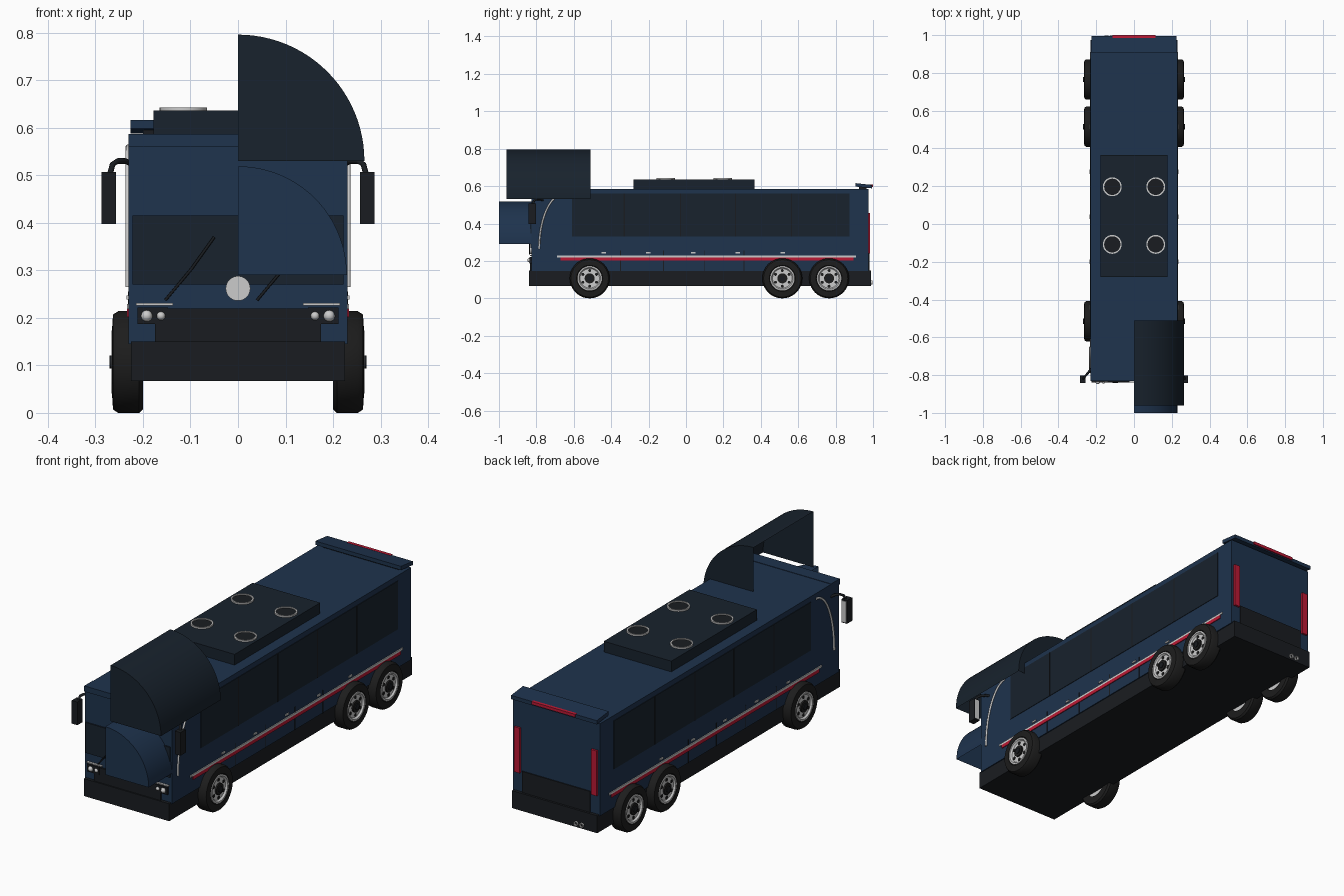
import bpy, bmesh, math
from mathutils import Vector

if "Cube" in bpy.data.objects:
    bpy.data.objects.remove(bpy.data.objects["Cube"])


def material(name, rgb):
    m = bpy.data.materials.new(name)
    m.diffuse_color = (*rgb, 1)
    m.use_nodes = True
    m.node_tree.nodes["Principled BSDF"].inputs["Base Color"].default_value = m.diffuse_color
    return m


NAVY = material("navy paint", (0.013, 0.033, 0.075))
GLASS = material("dark glass", (0.009, 0.016, 0.026))
BLACK = material("black trim", (0.010, 0.012, 0.015))
RUBBER = material("rubber", (0.012, 0.012, 0.012))
SILVER = material("silver", (0.6, 0.61, 0.62))
WHITE = material("white trim", (0.8, 0.8, 0.8))
RED = material("red", (0.5, 0.01, 0.035))


def finish(name, bm, mat, smooth=False):
    bmesh.ops.recalc_face_normals(bm, faces=bm.faces[:])
    me = bpy.data.meshes.new(name)
    bm.to_mesh(me)
    bm.free()
    me.materials.append(mat)
    ob = bpy.data.objects.new(name, me)
    bpy.context.collection.objects.link(ob)
    if smooth:
        bpy.context.view_layer.objects.active = ob
        ob.select_set(True)
        bpy.ops.object.shade_smooth_by_angle(angle=math.radians(35))
        ob.select_set(False)
    return ob


def box(name, x, y, z, mat):
    """Box from (min, max) ranges."""
    bm = bmesh.new()
    bmesh.ops.create_cube(bm, size=1)
    for v in bm.verts:
        v.co = [r[0] + (c + 0.5) * (r[1] - r[0]) for c, r in zip(v.co, (x, y, z))]
    return finish(name, bm, mat)


def pair(name, x, y, z, mat):
    """Box on the right side and its mirror image on the left."""
    box(name + "_right", x, y, z, mat)
    box(name + "_left", (-x[1], -x[0]), y, z, mat)


def lathe(name, profile, centre, axis, mat, steps=32, closed=True):
    """Spin (radius, offset) points round an axis through centre."""
    bm = bmesh.new()
    q = Vector((0, 0, 1)).rotation_difference(Vector(axis))
    rings = []
    for i in range(steps):
        a = 2 * math.pi * i / steps
        rings.append([bm.verts.new(Vector(centre) + q @ Vector((r * math.cos(a), r * math.sin(a), h)))
                      for r, h in profile])
    n = len(profile)
    for i in range(steps):
        a, b = rings[i], rings[(i + 1) % steps]
        for j in range(n if closed else n - 1):
            k = (j + 1) % n
            bm.faces.new((a[j], a[k], b[k], b[j]))
    bmesh.ops.remove_doubles(bm, verts=bm.verts[:], dist=1e-5)
    return finish(name, bm, mat, True)


def disc(name, r, h, centre, axis, mat, steps=24):
    return lathe(name, [(0, 0), (r, 0), (r, h), (0, h)], centre, axis, mat, steps, False)


def tube(name, points, r, mat):
    cu = bpy.data.curves.new(name, "CURVE")
    cu.dimensions = "3D"
    cu.bevel_depth, cu.bevel_resolution, cu.use_fill_caps = r, 2, True
    sp = cu.splines.new("POLY")
    sp.points.add(len(points) - 1)
    for p, co in zip(sp.points, points):
        p.co = (*co, 1)
    cu.materials.append(mat)
    ob = bpy.data.objects.new(name, cu)
    bpy.context.collection.objects.link(ob)


def quarter_shell(name, r, y0, y1, z, mat):
    """Quarter cylinder along y with end caps, open below and on the inner side."""
    bm = bmesh.new()
    ends = []
    for y in (y0, y1):
        arc = [bm.verts.new((r * math.cos(i * math.pi / 48), y, z + r * math.sin(i * math.pi / 48)))
               for i in range(25)]
        bm.faces.new(arc + [bm.verts.new((0, y, z))])
        ends.append(arc)
    for i in range(24):
        bm.faces.new((ends[0][i], ends[0][i + 1], ends[1][i + 1], ends[1][i]))
    finish(name, bm, mat, True)


# Main body, skirt and bumpers
box("body", (-0.23, 0.23), (-0.825, 0.975), (0.145, 0.585), NAVY)
box("skirt", (-0.225, 0.225), (-0.84, 0.99), (0.067, 0.15), BLACK)
box("front_roof_edge", (-0.23, 0.23), (-0.83, -0.765), (0.56, 0.587), NAVY)

# Oversized quarter-round canopy and nose panel on the right half
quarter_shell("canopy", 0.266, -0.96, -0.51, 0.53, GLASS)
quarter_shell("nose_panel", 0.229, -1.0, -0.6, 0.29, NAVY)

# Front face
box("windshield", (-0.222, 0.222), (-0.831, -0.82), (0.27, 0.415), GLASS)
box("grille", (-0.175, 0.175), (-0.834, -0.82), (0.148, 0.22), BLACK)
pair("headlight_housing", (0.147, 0.212), (-0.836, -0.82), (0.187, 0.222), BLACK)
pair("headlight_trim", (0.137, 0.215), (-0.835, -0.82), (0.226, 0.231), SILVER)
disc("front_disc", 0.026, 0.012, (0, -0.826, 0.262), (0, -1, 0), WHITE, 32)
for s, side in ((1, "right"), (-1, "left")):
    for x, r in ((0.192, 0.012), (0.162, 0.009)):
        bm = bmesh.new()
        bmesh.ops.create_uvsphere(bm, u_segments=16, v_segments=10, radius=r)
        bmesh.ops.translate(bm, vec=(s * x, -0.836, 0.204), verts=bm.verts[:])
        finish("headlight_" + side, bm, SILVER, True)
for x in (-0.153, 0.04):
    tube("wiper", [(x, -0.836, 0.237), (x + 0.055, -0.838, 0.303), (x + 0.103, -0.836, 0.37)], 0.003, BLACK)

# Side windows, stripes, marker lights and panel seams
pair("window_band", (0.225, 0.2325), (-0.61, 0.875), (0.33, 0.56), GLASS)
for y in (-0.33, -0.03, 0.265, 0.565):
    pair("window_divider", (0.228, 0.2335), (y - 0.003, y + 0.003), (0.33, 0.56), BLACK)
pair("red_stripe", (0.225, 0.234), (-0.67, 0.895), (0.202, 0.219), RED)
pair("white_stripe", (0.225, 0.234), (-0.69, 0.91), (0.219, 0.229), WHITE)
for i in range(5):
    y = -0.44 + 0.239 * i
    pair("marker_light", (0.225, 0.235), (y - 0.012, y + 0.012), (0.239, 0.247), WHITE)
for y in (-0.35, -0.12, 0.1, 0.31):
    pair("panel_seam", (0.225, 0.2315), (y - 0.002, y + 0.002), (0.145, 0.255), BLACK)

# Curved side trims and mirrors
for s, side in ((1, "right"), (-1, "left")):
    arc = [(s * 0.232, -0.785 + 0.135 * (1 - math.cos(t)), 0.265 + 0.295 * math.sin(t))
           for t in (i * math.pi / 24 for i in range(13))]
    tube("side_trim_" + side, arc, 0.005, WHITE)
    tube("mirror_arm_" + side, [(s * x, y, z) for x, y, z in (
        (0.222, -0.76, 0.523), (0.237, -0.78, 0.53), (0.253, -0.80, 0.53),
        (0.264, -0.812, 0.523), (0.27, -0.82, 0.50))], 0.006, BLACK)
pair("mirror", (0.257, 0.287), (-0.843, -0.803), (0.397, 0.507), BLACK)
pair("mirror_glass", (0.26, 0.284), (-0.804, -0.801), (0.402, 0.502), SILVER)

# Roof unit with four fan rings
box("roof_unit", (-0.178, 0.178), (-0.28, 0.365), (0.58, 0.636), GLASS)
for x in (-0.115, 0.115):
    for y in (-0.108, 0.197):
        lathe("fan_ring", [(0.043, 0), (0.05, 0), (0.05, 0.009), (0.043, 0.009)], (x, y, 0.634), (0, 0, 1), SILVER)
        disc("fan_cover", 0.044, 0.005, (x, y, 0.634), (0, 0, 1), BLACK)

# Tilted rear spoiler with brake light, tail lights, engine panel, exhausts
spoiler = box("spoiler", (-0.226, 0.226), (0.905, 0.995), (0.593, 0.611), NAVY)
for v in spoiler.data.vertices:
    v.co.z += 0.005 if v.co.y < 0.95 else -0.005
box("spoiler_mount", (-0.2, 0.2), (0.925, 0.965), (0.58, 0.6), BLACK)
box("high_brake_light", (-0.115, 0.115), (0.985, 1.0), (0.594, 0.608), RED)
pair("tail_light", (0.188, 0.218), (0.97, 0.985), (0.24, 0.455), RED)
box("engine_panel", (-0.18, 0.18), (0.97, 0.98), (0.148, 0.25), BLACK)
for x in (-0.115, -0.145):
    lathe("exhaust", [(0.007, 0), (0.011, 0), (0.011, 0.05), (0.007, 0.05)], (x, 0.948, 0.085), (0, 1, 0), SILVER, 16)

# Wheels: tyre, rim, hub, dark vents and nuts
for s in (1, -1):
    ax = (s, 0, 0)
    for y in (-0.515, 0.515, 0.765):
        c = Vector((s * 0.2, y, 0.107))
        lathe("tyre", [(0.064, 0), (0.1, 0), (0.107, 0.008), (0.107, 0.052), (0.1, 0.063), (0.07, 0.065), (0.064, 0.058)],
              c, ax, RUBBER, 40)
        lathe("rim", [(0, 0.005), (0.065, 0.005), (0.066, 0.066), (0.058, 0.066), (0.052, 0.058), (0, 0.058)],
              c, ax, SILVER, 32, False)
        disc("hub", 0.027, 0.008, c + Vector((s * 0.058, 0, 0)), ax, RUBBER)
        disc("hub_cap", 0.014, 0.005, c + Vector((s * 0.065, 0, 0)), ax, BLACK, 16)
        for i in range(6):
            a = math.pi / 3 * i + math.pi / 6
            d = Vector((0, math.cos(a), math.sin(a)))
            disc("rim_vent", 0.008, 0.003, c + Vector((s * 0.057, 0, 0)) + d * 0.042, ax, RUBBER, 12)
